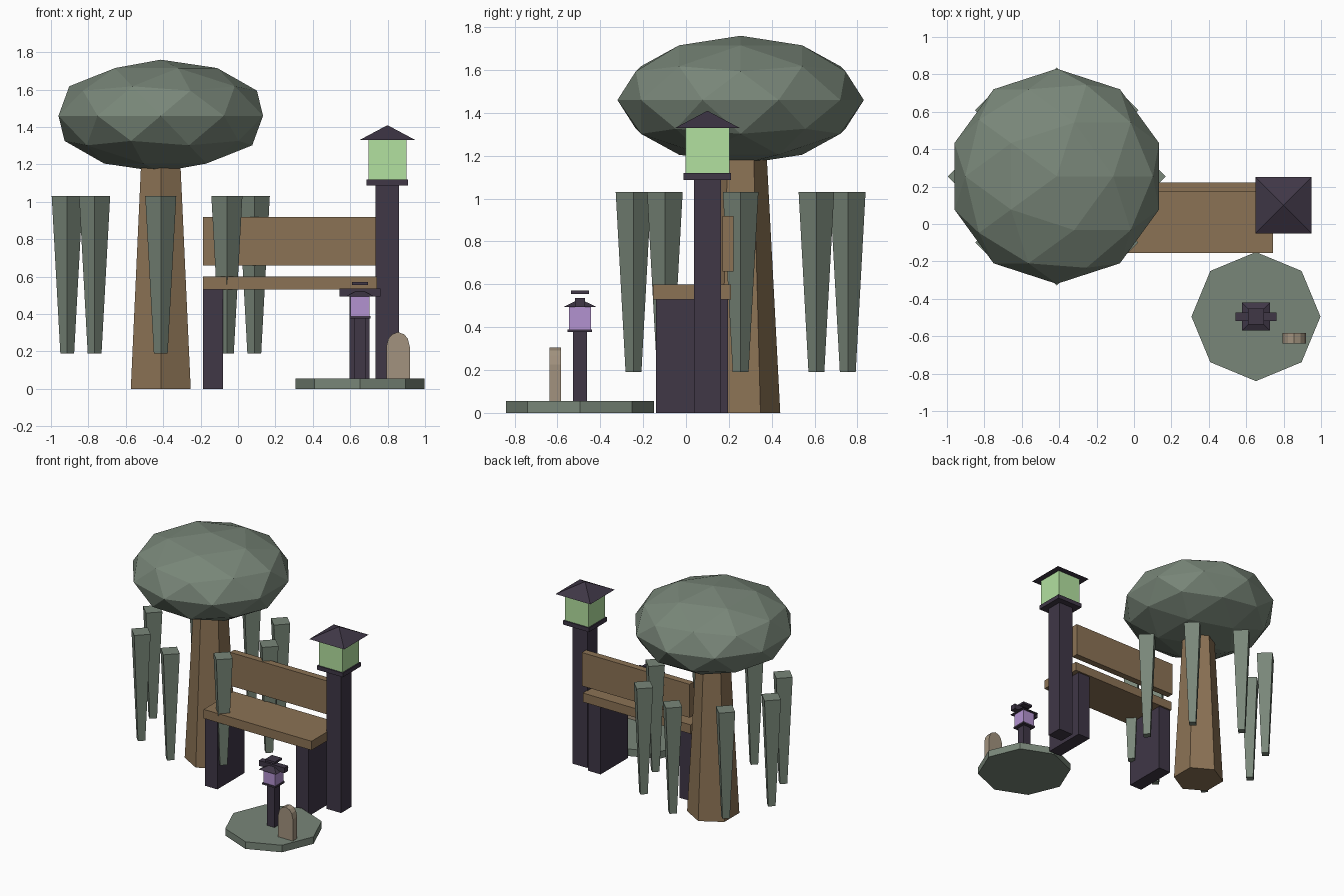
import bpy, bmesh, math

if "Cube" in bpy.data.objects:
    bpy.data.objects.remove(bpy.data.objects["Cube"])

def material(name, rgb):
    m = bpy.data.materials.new(name)
    m.diffuse_color = (*rgb, 1)
    m.use_nodes = True
    m.node_tree.nodes["Principled BSDF"].inputs["Base Color"].default_value = m.diffuse_color
    return m

LEAF = material("leaf", (0.19, 0.24, 0.19))
WOOD = material("wood", (0.26, 0.17, 0.09))
DARK = material("dark_iron", (0.05, 0.038, 0.062))
GREEN = material("green_glass", (0.45, 0.75, 0.35))
PURPLE = material("purple_glass", (0.45, 0.29, 0.63))
STONE = material("stone", (0.36, 0.29, 0.21))

def finish(name, bm, mat, loc=(0, 0, 0)):
    bmesh.ops.recalc_face_normals(bm, faces=bm.faces[:])
    me = bpy.data.meshes.new(name)
    bm.to_mesh(me)
    bm.free()
    me.materials.append(mat)
    ob = bpy.data.objects.new(name, me)
    ob.location = loc
    bpy.context.collection.objects.link(ob)
    return ob

def box(name, x, y, z, mat):
    """Box from (min, max) pairs."""
    bm = bmesh.new()
    bmesh.ops.create_cube(bm, size=1)
    for v in bm.verts:
        v.co = [r[0] if c < 0 else r[1] for c, r in zip(v.co, (x, y, z))]
    return finish(name, bm, mat)

def block(name, cx, cy, half, z0, z1, mat):
    """Square block around a vertical axis."""
    return box(name, (cx - half, cx + half), (cy - half, cy + half), (z0, z1), mat)

def prism(name, cx, cy, sides, r1, r2, z0, z1, mat, turn=0.0):
    """Tapered prism whose first corner points along +y, plus a turn; r2 = 0 gives a point."""
    bm = bmesh.new()
    ring = lambda r, z: [bm.verts.new((r * math.sin(turn + i * math.tau / sides),
                                       r * math.cos(turn + i * math.tau / sides), z))
                         for i in range(sides)]
    low = ring(r1, z0)
    bm.faces.new(low)
    if r2:
        high = ring(r2, z1)
        bm.faces.new(high)
    else:
        tip = bm.verts.new((0, 0, z1))
    for i in range(sides):
        j = (i + 1) % sides
        bm.faces.new((low[i], low[j], high[j], high[i]) if r2 else (low[i], low[j], tip))
    return finish(name, bm, mat, (cx, cy, 0))

def roof(name, cx, cy, half, z0, z1):
    return prism(name, cx, cy, 4, half * math.sqrt(2), 0, z0, z1, DARK, math.pi / 4)

# Tree: trunk, flattened canopy and a ring of hanging strands
TX, TY = -0.413, 0.255
prism("trunk", TX, TY, 6, 0.185, 0.119, 0, 1.25, WOOD)
bm = bmesh.new()
bmesh.ops.create_icosphere(bm, subdivisions=2, radius=1)
bmesh.ops.scale(bm, vec=(0.575, 0.575, 0.30), verts=bm.verts[:])
finish("canopy", bm, LEAF, (TX, TY, 1.46))
for i in range(8):
    a = i * math.tau / 8
    prism("hanging_strand", TX + 0.5 * math.cos(a), TY + 0.5 * math.sin(a),
          4, 0.037, 0.083, 0.19, 1.03, LEAF)

# Bench
box("seat", (-0.187, 0.742), (-0.155, 0.21), (0.53, 0.60), WOOD)
box("backrest", (-0.187, 0.742), (0.17, 0.222), (0.66, 0.92), WOOD)
for x in (-0.187, 0.597):
    box("bench_leg", (x, x + 0.107), (-0.14, 0.197), (0, 0.53), DARK)

# Tall lantern beside the bench
PX, PY = 0.799, 0.10
block("tall_post", PX, PY, 0.063, 0, 1.09, DARK)
block("tall_collar", PX, PY, 0.111, 1.088, 1.12, DARK)
block("tall_glass", PX, PY, 0.102, 1.12, 1.33, GREEN)
roof("tall_roof", PX, PY, 0.15, 1.33, 1.41)

# Ground disc with small lantern
LX, LY = 0.652, -0.495
prism("ground_disc", LX, LY, 8, 0.345, 0.345, 0, 0.055, LEAF)
block("small_post", LX, LY, 0.032, 0.05, 0.38, DARK)
block("small_collar", LX, LY, 0.057, 0.377, 0.39, DARK)
block("small_glass", LX, LY, 0.051, 0.39, 0.495, PURPLE)
roof("small_roof", LX, LY, 0.075, 0.495, 0.532)
box("cross_bar", (LX - 0.11, LX + 0.11), (LY - 0.023, LY + 0.023), (0.495, 0.536), DARK)
block("floating_cap", LX, LY, 0.042, 0.555, 0.572, DARK)

# Round-topped marker stone
bm = bmesh.new()
outline = [(-0.063, 0.05), (0.063, 0.05), (0.063, 0.225), (0.052, 0.268), (0.033, 0.291),
           (0, 0.304), (-0.033, 0.291), (-0.052, 0.268), (-0.063, 0.225)]
face = bm.faces.new([bm.verts.new((x, 0, z)) for x, z in outline])
out = bmesh.ops.extrude_face_region(bm, geom=[face])
bmesh.ops.translate(bm, vec=(0, 0.054, 0),
                    verts=[g for g in out["geom"] if isinstance(g, bmesh.types.BMVert)])
finish("marker_stone", bm, STONE, (0.856, -0.638, 0))
